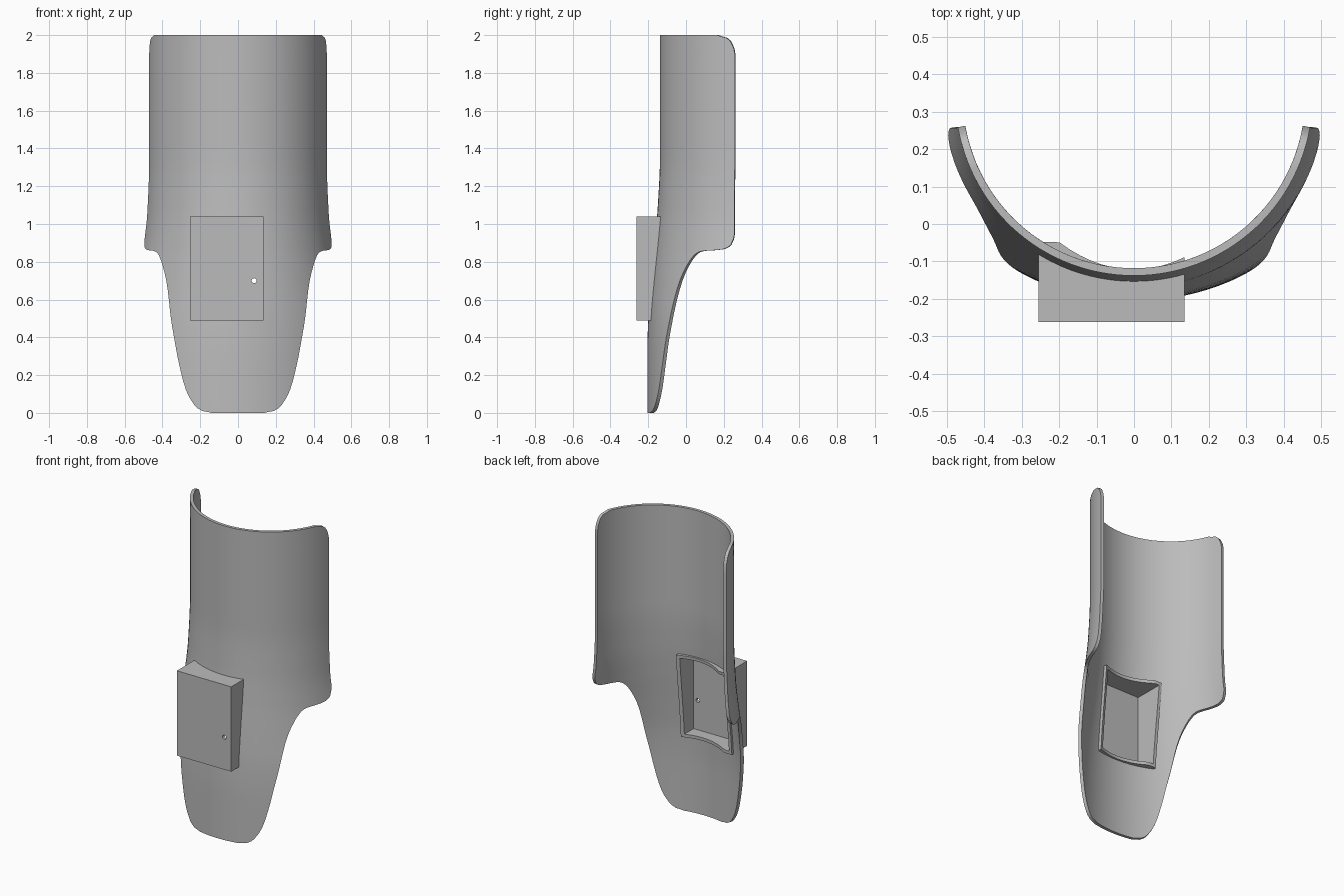
import bpy, bmesh, math
from mathutils import Matrix

cube = bpy.data.objects.get("Cube")
if cube:
    bpy.data.objects.remove(cube, do_unlink=True)

grey = bpy.data.materials.new("plain_grey")
grey.use_nodes = True
GREY = (0.5, 0.5, 0.5, 1)
grey.diffuse_color = GREY
grey.node_tree.nodes["Principled BSDF"].inputs["Base Color"].default_value = GREY

THICK = 0.02
# height -> radius, front-most depth, half angle of the open arc
RADIUS = [(0, .66), (.2, .65), (.44, .62), (.66, .56), (.87, .51), (1.05, .487), (1.35, .477), (2, .477)]
FRONT = [(0, -.205), (.3, -.205), (.5, -.2), (.7, -.185), (.9, -.166), (1.1, -.149), (1.35, -.138), (2, -.138)]
EDGE = [(0, 12.2), (.01, 16.7), (.04, 20.4), (.12, 24.8), (.25, 28.7), (.42, 33.3), (.6, 39.4),
        (.7, 43.7), (.78, 49), (.83, 53.7), (.85, 57), (.858, 61), (.862, 69.5), (.87, 74.7),
        (.89, 78.3), (.95, 80.8), (1.3, 80.3), (1.9, 80.3), (1.96, 77.9), (1.985, 74.9), (2, 68.6)]


def smooth(table, z):
    """Monotone cubic interpolation of a height table."""
    def slope(i):
        if i <= 0 or i >= len(table) - 1:
            return 0
        (a, p), (b, q), (c, r) = table[i - 1:i + 2]
        d, e = (q - p) / (b - a), (r - q) / (c - b)
        return 2 * d * e / (d + e) if d * e > 0 else 0
    z = min(max(z, table[0][0]), table[-1][0])
    i = max(k for k in range(len(table) - 1) if table[k][0] <= z)
    (a, p), (b, q) = table[i], table[i + 1]
    h = b - a
    t = (z - a) / h
    return (p * (1 + 2 * t) * (1 - t) ** 2 + q * t * t * (3 - 2 * t)
            + h * t * (1 - t) * (slope(i) * (1 - t) - slope(i + 1) * t))


def inner_y(x, z):
    r = smooth(RADIUS, z)
    return smooth(FRONT, z) + r - math.sqrt((r - THICK) ** 2 - x * x)


def finish(bm, name):
    bmesh.ops.recalc_face_normals(bm, faces=bm.faces)
    mesh = bpy.data.meshes.new(name)
    bm.to_mesh(mesh)
    bm.free()
    obj = bpy.data.objects.new(name, mesh)
    mesh.materials.append(grey)
    bpy.context.collection.objects.link(obj)
    return obj


def cut(obj, cutter):
    mod = obj.modifiers.new("cut", "BOOLEAN")
    mod.operation = "DIFFERENCE"
    mod.solver = "EXACT"
    mod.object = cutter
    bpy.ops.object.select_all(action="DESELECT")
    bpy.context.view_layer.objects.active = obj
    obj.select_set(True)
    bpy.ops.object.modifier_apply(modifier=mod.name)
    bpy.data.objects.remove(cutter, do_unlink=True)
    bpy.ops.object.shade_smooth_by_angle(angle=math.radians(30))


# Curved shell: outer and inner skins joined by a rim
COLS = 48
heights = []
for (a, _), (b, _) in zip(EDGE, EDGE[1:]):
    steps = max(2, math.ceil((b - a) / .05))
    heights += [a + (b - a) * k / steps for k in range(steps)]
heights.append(EDGE[-1][0])

bm = bmesh.new()
skins = []
for inset in (0, THICK):
    grid = []
    for z in heights:
        r, limit = smooth(RADIUS, z), math.radians(smooth(EDGE, z))
        centre = smooth(FRONT, z) + r
        row = []
        for c in range(COLS + 1):
            t = limit * (2 * c / COLS - 1)
            row.append(bm.verts.new(((r - inset) * math.sin(t), centre - (r - inset) * math.cos(t), z)))
        grid.append(row)
    for lo, hi in zip(grid, grid[1:]):
        for c in range(COLS):
            bm.faces.new((lo[c], lo[c + 1], hi[c + 1], hi[c]))
    skins.append(grid)


def border(grid):
    return (grid[0] + [r[-1] for r in grid[1:-1]] + grid[-1][::-1]
            + [r[0] for r in grid[-2:0:-1]])


def bridge(bm, a, b):
    for i in range(len(a)):
        j = (i + 1) % len(a)
        bm.faces.new((a[i], a[j], b[j], b[i]))


bridge(bm, border(skins[0]), border(skins[1]))
shell = finish(bm, "curved_shell")

# Box dimensions
X0, X1, Z0, Z1 = -.255, .135, .49, 1.04
FACE_Y, WALL = -.262, .02


def ring(inset, n=14):
    """Points around the box outline, starting at the lower left."""
    a, b, c, d = X0 + inset, X1 - inset, Z0 + inset, Z1 - inset
    corners = [(a, c), (b, c), (b, d), (a, d)]
    pts = []
    for (x, z), (u, w) in zip(corners, corners[1:] + corners[:1]):
        pts += [(x + (u - x) * k / n, z + (w - z) * k / n) for k in range(n)]
    return pts


def lip(x, z):
    x = min(abs(x), .2)
    return inner_y(x, z) + .012 + .7 * x * x


# Open-backed box whose walls follow the shell
bm = bmesh.new()
loops = []
for inset, floor in ((0, FACE_Y), (WALL, FACE_Y + WALL)):
    front = [bm.verts.new((x, floor, z)) for x, z in ring(inset)]
    back = [bm.verts.new((x, lip(x, z), z)) for x, z in ring(inset)]
    bm.faces.new(front)
    bridge(bm, front, back)
    loops.append(back)
bridge(bm, *loops)
box = finish(bm, "box_housing")

# Opening through the shell behind the box
bm = bmesh.new()
bmesh.ops.create_cube(bm, size=1, matrix=Matrix.Translation(((X0 + X1) / 2, -.05, (Z0 + Z1) / 2))
                      @ Matrix.Diagonal((X1 - X0 - 2 * WALL, .38, Z1 - Z0 - 2 * WALL, 1)))
cut(shell, finish(bm, "opening_cutter"))

# Small round hole in the box front
bm = bmesh.new()
bmesh.ops.create_cone(bm, cap_ends=True, segments=24, radius1=.013, radius2=.013, depth=.1,
                      matrix=Matrix.Translation((.085, FACE_Y, .7)) @ Matrix.Rotation(math.pi / 2, 4, "X"))
cut(box, finish(bm, "hole_cutter"))
